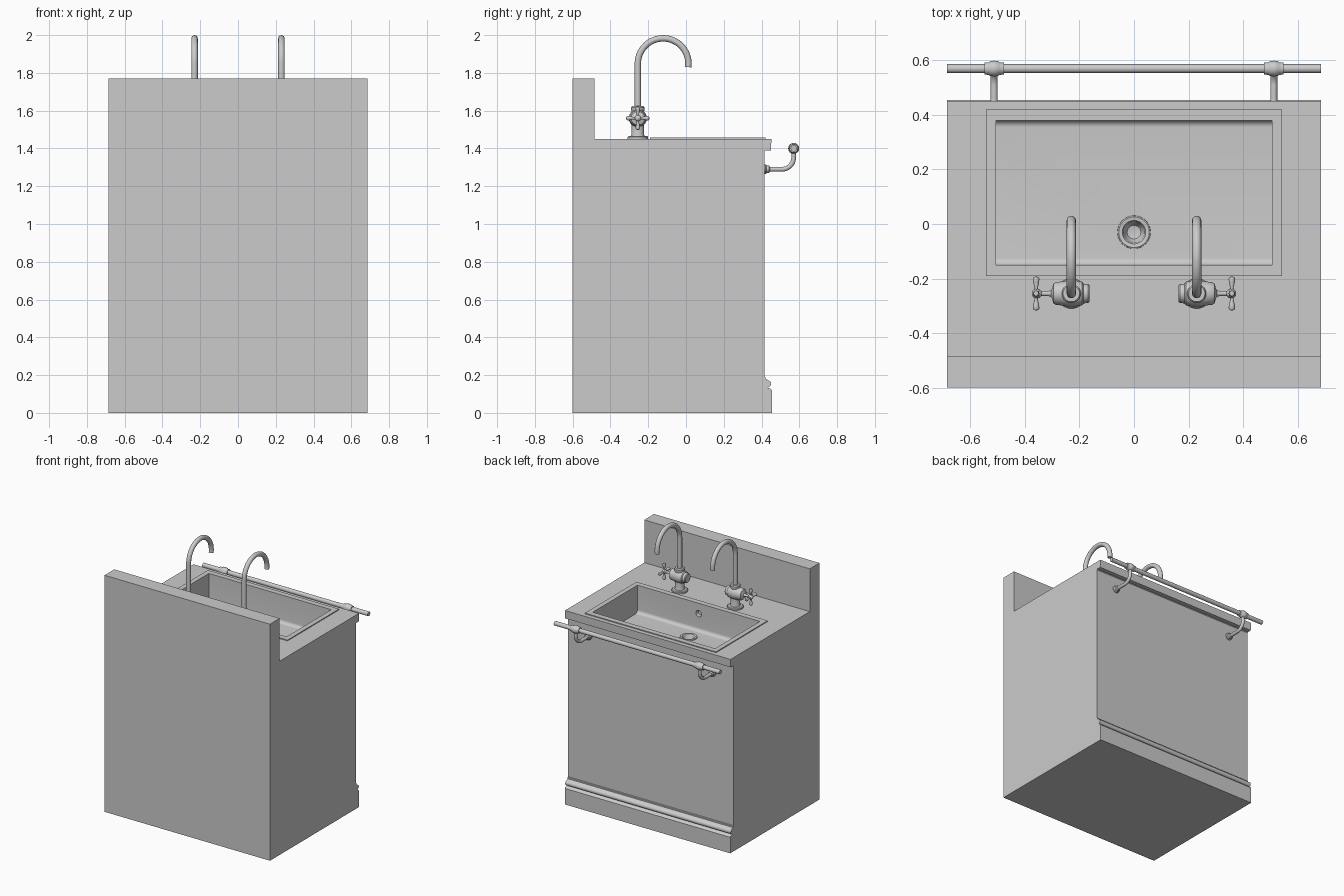
import bpy, bmesh
from math import sin, cos, pi, radians
from mathutils import Matrix, Vector

if "Cube" in bpy.data.objects:
    bpy.data.objects.remove(bpy.data.objects["Cube"])


def make_object(name, bm, smooth=True):
    bmesh.ops.recalc_face_normals(bm, faces=bm.faces)
    me = bpy.data.meshes.new(name)
    bm.to_mesh(me)
    bm.free()
    ob = bpy.data.objects.new(name, me)
    bpy.context.collection.objects.link(ob)
    if smooth:
        shade(ob)
    return ob


def shade(ob):
    bpy.ops.object.select_all(action='DESELECT')
    ob.select_set(True)
    bpy.context.view_layer.objects.active = ob
    bpy.ops.object.shade_smooth_by_angle(angle=radians(35))


def extrude_x(name, profile, half, smooth=False):
    """Extrude a closed (y, z) outline from x = -half to x = half."""
    bm = bmesh.new()
    a = [bm.verts.new((-half, y, z)) for y, z in profile]
    b = [bm.verts.new((half, y, z)) for y, z in profile]
    n = len(profile)
    bm.faces.new(a)
    bm.faces.new(b[::-1])
    for i in range(n):
        j = (i + 1) % n
        bm.faces.new((a[i], b[i], b[j], a[j]))
    return make_object(name, bm, smooth)


def lathe(name, profile, loc, axis=(0, 0, 1), seg=32):
    """Turn (radius, height) points around an axis placed at loc."""
    bm = bmesh.new()
    rings = [[bm.verts.new((r * cos(2 * pi * k / seg), r * sin(2 * pi * k / seg), h))
              for k in range(seg)] for r, h in profile]
    for p, q in zip(rings, rings[1:]):
        for k in range(seg):
            m = (k + 1) % seg
            bm.faces.new((p[k], p[m], q[m], q[k]))
    bmesh.ops.remove_doubles(bm, verts=bm.verts, dist=1e-5)
    rot = Vector((0, 0, 1)).rotation_difference(Vector(axis)).to_matrix().to_4x4()
    bm.transform(Matrix.Translation(loc) @ rot)
    return make_object(name, bm)


def tube(name, points, radius):
    cu = bpy.data.curves.new(name, 'CURVE')
    cu.dimensions = '3D'
    cu.bevel_depth = radius
    cu.bevel_resolution = 6
    cu.use_fill_caps = True
    sp = cu.splines.new('POLY')
    sp.points.add(len(points) - 1)
    for p, co in zip(sp.points, points):
        p.co = (*co, 1)
    ob = bpy.data.objects.new(name, cu)
    bpy.context.collection.objects.link(ob)
    bpy.ops.object.select_all(action='DESELECT')
    ob.select_set(True)
    bpy.context.view_layer.objects.active = ob
    bpy.ops.object.convert(target='MESH')
    shade(bpy.context.object)


def arc(cy, cz, r, a0, a1, n):
    return [(cy + r * cos(radians(a0 + (a1 - a0) * i / n)),
             cz + r * sin(radians(a0 + (a1 - a0) * i / n))) for i in range(n + 1)]


def cut(ob, cutter):
    m = ob.modifiers.new('cut', 'BOOLEAN')
    m.operation = 'DIFFERENCE'
    m.solver = 'EXACT'
    m.object = cutter
    bpy.context.view_layer.objects.active = ob
    bpy.ops.object.modifier_apply(modifier=m.name)


# Cabinet with backsplash, counter lip and moulded plinth, all in one side profile
side = [(-0.6, 0), (0.455, 0), (0.455, 0.12), (0.448, 0.128), (0.432, 0.134)]
side += arc(0.432, 0.154, 0.018, -70, 70, 8)
side += [(0.43, 0.176), (0.422, 0.18), (0.422, 0.19), (0.415, 0.192),
         (0.415, 1.385), (0.42, 1.39), (0.45, 1.39), (0.452, 1.45),
         (-0.485, 1.45), (-0.485, 1.77), (-0.6, 1.77)]
cabinet = extrude_x('cabinet', side, 0.685)

# Raised sink rim
rim = extrude_x('sink_rim', [(-0.19, 1.44), (0.42, 1.44), (0.42, 1.457), (-0.19, 1.457)], 0.543)

# Basin, drain and overflow cutters
hollow = [(-0.15, 1.6)] + arc(-0.125, 1.275, 0.025, 180, 270, 8) \
    + arc(0.355, 1.275, 0.025, 270, 360, 8) + [(0.38, 1.6)]
basin_cutter = extrude_x('basin_cutter', hollow, 0.507)
drain_cutter = lathe('drain_cutter', [(0, 1.15), (0.05, 1.15), (0.05, 1.3), (0, 1.3)], (0, -0.03, 0))
overflow_cutter = lathe('overflow_cutter', [(0, -0.03), (0.024, -0.03), (0.024, 0.03), (0, 0.03)],
                        (0, -0.15, 1.38), (0, 1, 0))
cut(rim, basin_cutter)
for c in (basin_cutter, drain_cutter, overflow_cutter):
    cut(cabinet, c)
for c in (basin_cutter, drain_cutter, overflow_cutter):
    bpy.data.objects.remove(c)
shade(cabinet)

# Drain fitting
lathe('drain', [(0.05, 1.249), (0.061, 1.249), (0.06, 1.254), (0.056, 1.256), (0.043, 1.254),
                (0.039, 1.248), (0.036, 1.225), (0.025, 1.208), (0, 1.203), (0, 1.16),
                (0.05, 1.16), (0.05, 1.249)], (0, -0.03, 0), seg=40)

# Towel rail
lathe('towel_rail', [(0, -0.685), (0.016, -0.685), (0.016, 0.685), (0, 0.685)],
      (0, 0.57, 1.40), (1, 0, 0))

for s, label in ((-1, 'left'), (1, 'right')):
    # Tap: stand, spout, valve barrel, stem and cross handle
    x, y, zv = s * 0.23, -0.255, 1.56
    lathe(f'{label}_tap_stand', [(0, 1.45), (0.055, 1.45), (0.055, 1.46), (0.05, 1.465),
                                 (0.035, 1.467), (0.033, 1.475), (0.033, 1.595), (0.035, 1.6),
                                 (0.035, 1.617), (0.03, 1.624), (0, 1.624)], (x, y, 0))
    path = [(y, 1.6)] + arc(-0.121, 1.849, 0.134, 180, -8, 28)
    tube(f'{label}_spout', [(x, py, pz) for py, pz in path], 0.017)
    lathe(f'{label}_valve', [(0, -0.067), (0.03, -0.067), (0.035, -0.062), (0.036, -0.045),
                             (0.043, -0.04), (0.047, -0.02), (0.048, 0), (0.047, 0.02),
                             (0.043, 0.042), (0.042, 0.056), (0.036, 0.066), (0.02, 0.07),
                             (0.012, 0.074), (0.009, 0.085), (0.009, 0.11), (0.016, 0.118),
                             (0.017, 0.132), (0.013, 0.14), (0.006, 0.144), (0, 0.145)],
          (x, y, zv), (s, 0, 0))
    for i, d in enumerate(((0, 1, 0), (0, -1, 0), (0, 0, 1), (0, 0, -1))):
        lathe(f'{label}_handle_spoke_{i}', [(0, 0), (0.007, 0.005), (0.006, 0.02), (0.011, 0.043),
                                            (0.012, 0.053), (0.009, 0.06), (0, 0.063)],
              (x + s * 0.129, y, zv), d, 16)

    # Rail bracket: wall flange, bent arm and collar
    bx = s * 0.513
    lathe(f'{label}_bracket_flange', [(0, 0), (0.026, 0), (0.026, 0.008), (0.02, 0.014),
                                      (0.019, 0.026), (0.013, 0.032), (0, 0.032)],
          (bx, 0.413, 1.29), (0, 1, 0))
    arm = [(0.42, 1.29)] + arc(0.508, 1.352, 0.062, -90, 0, 14) + [(0.57, 1.39)]
    tube(f'{label}_bracket_arm', [(bx, py, pz) for py, pz in arm], 0.0125)
    lathe(f'{label}_rail_collar', [(0.015, -0.036), (0.022, -0.036), (0.023, -0.02), (0.027, -0.015),
                                   (0.029, 0), (0.027, 0.015), (0.023, 0.02), (0.022, 0.036),
                                   (0.015, 0.036)], (bx, 0.57, 1.40), (1, 0, 0))
